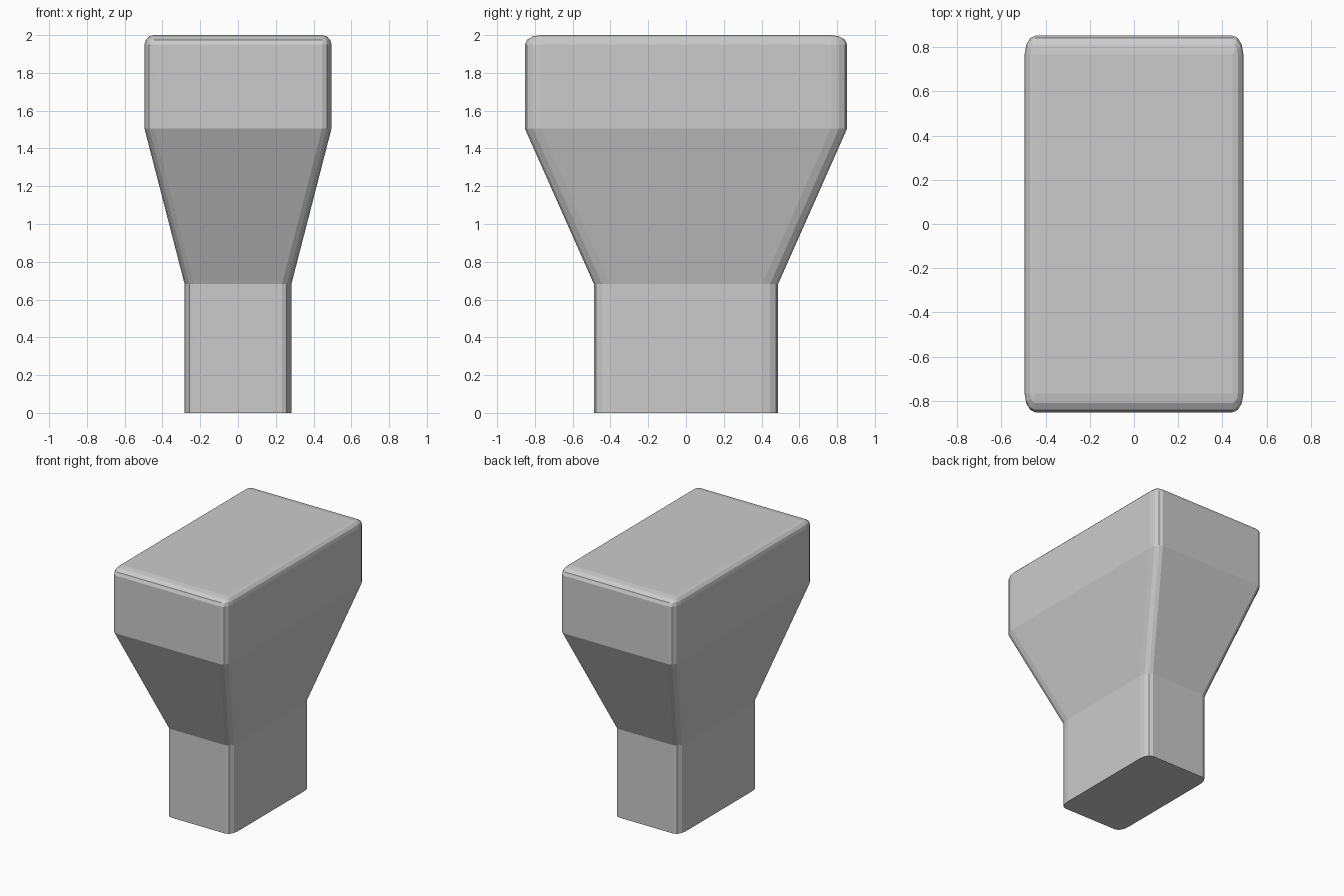
import bpy, bmesh
from math import sin, cos, pi

if "Cube" in bpy.data.objects:
    bpy.data.objects.remove(bpy.data.objects["Cube"])

SEG = 3                          # facets per rounded edge
RX, RY, RZ = 0.05, 0.085, 0.05   # edge radii along each axis


def ring(bm, hx, hy, z, k=1.0):
    """Rounded rectangle; k shrinks the corner radii for the domed top edge."""
    verts = []
    for q, (sx, sy) in enumerate([(1, 1), (-1, 1), (-1, -1), (1, -1)]):
        for i in range(SEG + 1):
            a = (q + i / SEG) * pi / 2
            verts.append(bm.verts.new((sx * (hx - RX) + RX * k * cos(a),
                                       sy * (hy - RY) + RY * k * sin(a), z)))
    return verts


bm = bmesh.new()
# straight stem, flared middle, straight head
rings = [ring(bm, 0.283, 0.488, 0), ring(bm, 0.283, 0.488, 0.683),
         ring(bm, 0.495, 0.853, 1.505)]
# rounded top edge
for i in range(SEG + 1):
    t = i / SEG * pi / 2
    rings.append(ring(bm, 0.495, 0.853, 2 - RZ + RZ * sin(t), cos(t)))

for a, b in zip(rings, rings[1:]):
    n = len(a)
    for i in range(n):
        j = (i + 1) % n
        bm.faces.new((a[i], a[j], b[j], b[i]))
bm.faces.new(rings[0][::-1])
bm.faces.new(rings[-1])
bmesh.ops.remove_doubles(bm, verts=bm.verts[:], dist=1e-4)
bmesh.ops.recalc_face_normals(bm, faces=bm.faces[:])

mesh = bpy.data.meshes.new("flared_block")
bm.to_mesh(mesh)
bm.free()
bpy.context.collection.objects.link(bpy.data.objects.new("flared_block", mesh))
